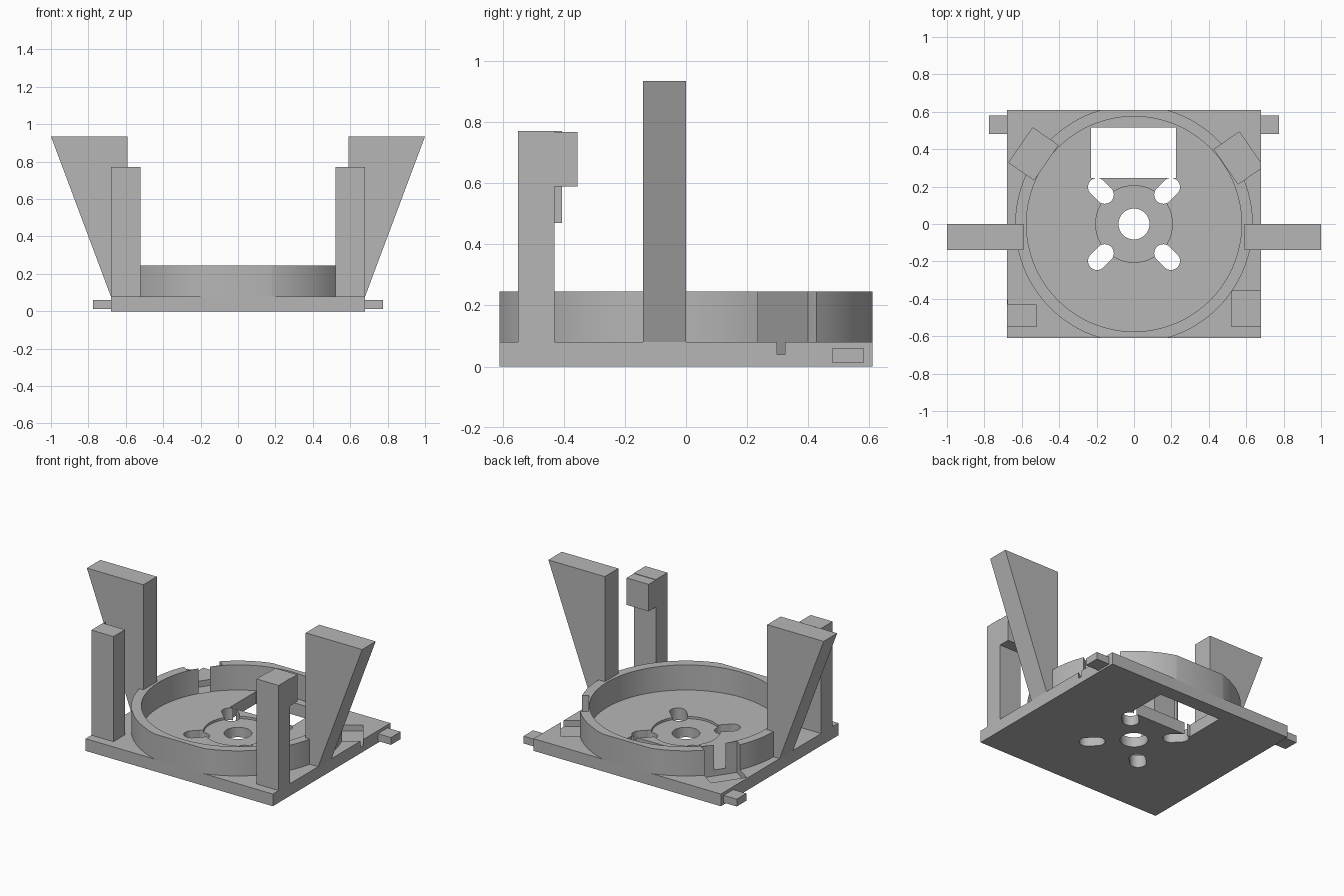
import bpy
import bmesh
from math import radians
from mathutils import Matrix, Vector

cube = bpy.data.objects.get("Cube")
if cube:
    bpy.data.objects.remove(cube, do_unlink=True)

grey = bpy.data.materials.new("plain_grey")
grey.use_nodes = True
GREY = (0.47, 0.47, 0.47, 1)
grey.diffuse_color = GREY
grey.node_tree.nodes["Principled BSDF"].inputs["Base Color"].default_value = GREY


def finish(name, bm):
    bmesh.ops.recalc_face_normals(bm, faces=bm.faces)
    mesh = bpy.data.meshes.new(name)
    bm.to_mesh(mesh)
    bm.free()
    mesh.materials.append(grey)
    obj = bpy.data.objects.new(name, mesh)
    bpy.context.collection.objects.link(obj)
    return obj


def box(name, low, high, turn=0):
    low, high = Vector(low), Vector(high)
    bm = bmesh.new()
    place = Matrix.Translation((low + high) / 2) @ Matrix.Rotation(radians(turn), 4, "Z")
    bmesh.ops.create_cube(bm, size=1, matrix=place @ Matrix.Diagonal((*(high - low), 1)))
    return finish(name, bm)


def cylinder(name, x, y, radius, z0, z1, sides=96):
    bm = bmesh.new()
    bmesh.ops.create_cone(bm, cap_ends=True, segments=sides, radius1=radius, radius2=radius,
                          depth=z1 - z0, matrix=Matrix.Translation((x, y, (z0 + z1) / 2)))
    return finish(name, bm)


def combine(obj, other, operation="DIFFERENCE", keep=False):
    mod = obj.modifiers.new("cut", "BOOLEAN")
    mod.operation = operation
    mod.solver = "EXACT"
    mod.object = other
    bpy.context.view_layer.objects.active = obj
    bpy.ops.object.modifier_apply(modifier=mod.name)
    if not keep:
        bpy.data.objects.remove(other, do_unlink=True)


# Base plate with window, centre bore and shallow round recess
plate = box("base_plate", (-0.68, -0.61, 0), (0.68, 0.61, 0.08))
combine(plate, cylinder("recess_cutter", 0, 0, 0.205, 0.065, 0.2))
combine(plate, cylinder("bore_cutter", 0, 0, 0.083, -0.1, 0.2, 48))
combine(plate, box("window_cutter", (-0.23, 0.245, -0.1), (0.225, 0.515, 0.2)))

# Four diagonal screw slots
for sx in (-1, 1):
    for sy in (-1, 1):
        for r in (0.157, 0.177, 0.197):
            if r == 0.177:
                cutter = box("slot_cutter", (sx * r - 0.0283, sy * r - 0.049, -0.1),
                             (sx * r + 0.0283, sy * r + 0.049, 0.2), 45 * sx * sy)
            else:
                cutter = cylinder("slot_cutter", sx * r, sy * r, 0.049, -0.1, 0.2, 32)
            combine(plate, cutter)

# Round wall, trimmed flush with the plate's front and back
ring = cylinder("ring_wall", 0, 0, 0.635, 0.075, 0.245, 128)
combine(ring, cylinder("ring_cutter", 0, 0, 0.575, 0, 0.4, 128))
combine(ring, box("ring_trim", (-0.7, -0.61, 0), (0.7, 0.61, 0.4)), "INTERSECT")

# Slanted pockets cut through the wall and into the plate
for x, y, turn in ((0.56, 0.353, 34.6), (-0.538, 0.375, -34.6)):
    cutter = box("pocket_cutter", (x - 0.082, y - 0.113, 0.04), (x + 0.082, y + 0.113, 0.4), turn)
    combine(ring, cutter, keep=True)
    combine(plate, cutter)

# Flared side arms and locating tabs
for side, s in (("left", 1), ("right", -1)):
    bm = bmesh.new()
    profile = [(0.59, 0.07), (0.68, 0.07), (0.68, 0.08), (1, 0.935), (0.59, 0.935)]
    face = bm.faces.new([bm.verts.new((s * x, -0.14, z)) for x, z in profile])
    grown = bmesh.ops.extrude_face_region(bm, geom=[face])["geom"]
    bmesh.ops.translate(bm, vec=(0, 0.14, 0),
                        verts=[v for v in grown if isinstance(v, bmesh.types.BMVert)])
    finish(side + "_arm", bm)
    box(side + "_tab", (min(s * 0.67, s * 0.775), 0.48, 0.012),
        (max(s * 0.67, s * 0.775), 0.58, 0.06))

# Front posts, one with an overhanging catch and one with a thin lip
box("right_post", (-0.68, -0.55, 0.07), (-0.52, -0.43, 0.77))
box("right_post_lip", (-0.68, -0.44, 0.47), (-0.674, -0.405, 0.77))
box("left_post", (0.52, -0.55, 0.07), (0.68, -0.43, 0.77))
box("left_post_catch", (0.52, -0.44, 0.59), (0.68, -0.355, 0.767))

# Smooth the curved walls, keeping edges crisp
bpy.ops.object.select_all(action="DESELECT")
for obj in (plate, ring):
    obj.select_set(True)
bpy.context.view_layer.objects.active = ring
bpy.ops.object.shade_smooth_by_angle(angle=radians(25))
